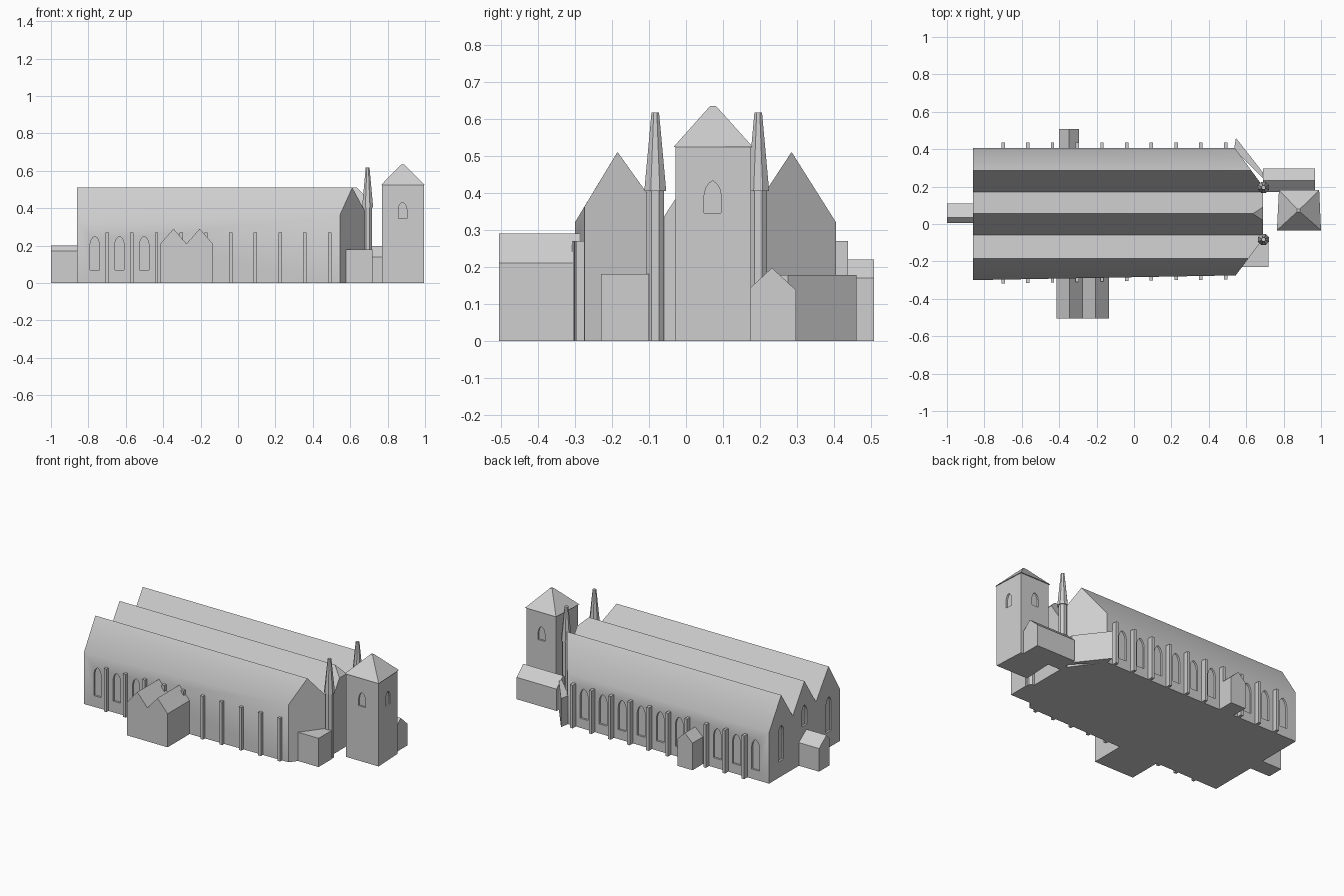
import bpy, bmesh, math
from mathutils import Vector

if "Cube" in bpy.data.objects:
    bpy.data.objects.remove(bpy.data.objects["Cube"])

stone = bpy.data.materials.new("grey stone")
stone.diffuse_color = (0.62, 0.62, 0.62, 1)
stone.use_nodes = True
stone.node_tree.nodes["Principled BSDF"].inputs["Base Color"].default_value = stone.diffuse_color

# (u, v, w) to xyz for a profile extruded along each axis
PLACE = {
    "x": lambda u, v, w: (w, u, v),
    "y": lambda u, v, w: (u, w, v),
    "z": lambda u, v, w: (u, v, w),
}


def loft(bm, a, b):
    """Closed solid between two matching rings of points."""
    va, vb = [bm.verts.new(p) for p in a], [bm.verts.new(p) for p in b]
    n = len(a)
    faces = [bm.faces.new(va), bm.faces.new(vb)]
    faces += [bm.faces.new((va[i], va[(i + 1) % n], vb[(i + 1) % n], vb[i])) for i in range(n)]
    bmesh.ops.recalc_face_normals(bm, faces=faces)


def prism(bm, pts, axis, d0, d1):
    f = PLACE[axis]
    loft(bm, [f(u, v, d0) for u, v in pts], [f(u, v, d1) for u, v in pts])


def finish(bm, name):
    me = bpy.data.meshes.new(name)
    bm.to_mesh(me)
    bm.free()
    me.materials.append(stone)
    ob = bpy.data.objects.new(name, me)
    bpy.context.collection.objects.link(ob)
    return ob


def solid(name, pts, axis, d0, d1):
    bm = bmesh.new()
    prism(bm, pts, axis, d0, d1)
    return finish(bm, name)


def lancet(c, w, z0, z1):
    """Pointed arch outline centred on c."""
    h, s = w / 2, z1 - w * 0.85
    arc = [(h, s), (h * 0.8, s + (z1 - s) * 0.5), (h * 0.45, s + (z1 - s) * 0.82)]
    right = [(h, z0)] + arc
    return ([(c + u, v) for u, v in right] + [(c, z1)] +
            [(c - u, v) for u, v in reversed(right)])


def carve(ob, openings):
    """Recess a list of (outline, axis, d0, d1) into an object."""
    bm = bmesh.new()
    for o in openings:
        prism(bm, *o)
    cutter = finish(bm, "window_cutter")
    cutter.hide_render = True
    mod = ob.modifiers.new("windows", "BOOLEAN")
    mod.object, mod.solver = cutter, "EXACT"
    bpy.context.view_layer.objects.active = ob
    bpy.ops.object.modifier_apply(modifier=mod.name)
    bpy.data.objects.remove(cutter)


def south_wall(x):
    return -0.30 + 0.018 * (x + 0.86)


# Triple-gabled hall, with its south wall slightly askew
roof = [(0.405, 0.32), (0.285, 0.51), (0.17, 0.335), (0.055, 0.51), (-0.06, 0.335), (-0.185, 0.51)]
west = [(0.405, 0)] + roof + [(-0.30, 0.32), (-0.30, 0)]
east = [(0.405, 0)] + roof + [(-0.272, 0.366), (-0.272, 0)]
bm = bmesh.new()
loft(bm, [(-0.86, y, z) for y, z in west], [(0.69, y, z) for y, z in east])
# Diagonal east ends and the small hip on the middle roof
for co, no in (((0.69, -0.08, 0), (0.20, -0.15, 0)),
               ((0.69, 0.20, 0), (0.205, 0.15, 0)),
               ((0.635, 0, 0.51), (1, 0, 1))):
    cut = bmesh.ops.bisect_plane(bm, geom=bm.verts[:] + bm.edges[:] + bm.faces[:], dist=1e-5,
                                 plane_co=co, plane_no=Vector(no).normalized(), clear_outer=True)
    edges = [e for e in cut["geom_cut"] if isinstance(e, bmesh.types.BMEdge)]
    bmesh.ops.edgeloop_fill(bm, edges=edges)
bmesh.ops.recalc_face_normals(bm, faces=bm.faces)
hall = finish(bm, "hall")

# Tall pointed windows
bays = [-0.766 + 0.1322 * i for i in range(10)]
openings = [(lancet(x, 0.055, 0.06, 0.25), "y", 0.393, 0.45)
            for i, x in enumerate(bays) if i != 3]
openings += [(lancet(x, 0.05, 0.07, 0.25), "y", -0.34, south_wall(x) + 0.012) for x in bays[:3]]
openings += [(lancet(y, 0.05, z0, z1), "x", -0.9, -0.848)
             for y, z0, z1 in ((-0.185, 0.1, 0.32), (0.055, 0.23, 0.36), (0.285, 0.1, 0.32))]
carve(hall, openings)
bpy.ops.object.select_all(action="DESELECT")
hall.select_set(True)
bpy.context.view_layer.objects.active = hall
bpy.ops.object.shade_smooth_by_angle(angle=math.radians(35))

# Wall buttresses
bm = bmesh.new()
for i in range(10):
    x = -0.70 + 0.1322 * i
    strip = [(x - 0.009, 0), (x + 0.009, 0), (x + 0.009, 0.27), (x - 0.009, 0.27)]
    prism(bm, strip, "y", 0.40, 0.437)
    prism(bm, strip, "y", south_wall(x) - 0.02, south_wall(x) + 0.005)
finish(bm, "buttresses")

# Octagonal turrets with tapered spires
for name, cy in (("south_turret", -0.083), ("north_turret", 0.195)):
    bm = bmesh.new()

    def ring(r, z):
        return [(0.693 + r * math.cos(math.pi * (k + 0.5) / 4),
                 cy + r * math.sin(math.pi * (k + 0.5) / 4), z) for k in range(8)]
    loft(bm, ring(0.026, 0), ring(0.026, 0.405))
    loft(bm, ring(0.032, 0.405), ring(0.011, 0.617))
    finish(bm, name)

# Bell tower and its pyramid roof
plan = [(0.77, -0.028), (0.995, -0.028), (0.985, 0.175), (0.78, 0.175)]
tower = solid("bell_tower", plan, "z", 0, 0.525)
carve(tower, [(lancet(0.88, 0.046, 0.345, 0.432), "y", -0.1, -0.018),
              (lancet(0.88, 0.046, 0.345, 0.432), "y", 0.165, 0.3),
              (lancet(0.072, 0.046, 0.345, 0.432), "x", 0.98, 1.1)])
bm = bmesh.new()
eave = [(0.764, -0.034, 0.523), (1.0, -0.034, 0.523), (0.99, 0.181, 0.523), (0.775, 0.181, 0.523)]
loft(bm, eave, [(0.88 + sx * 0.008, 0.073 + sy * 0.008, 0.634)
                for sx, sy in ((-1, -1), (1, -1), (1, 1), (-1, 1))])
finish(bm, "bell_tower_roof")

# Twin-gabled south annex
solid("south_annex", [(-0.415, 0), (-0.135, 0), (-0.135, 0.21), (-0.205, 0.29), (-0.275, 0.21),
                      (-0.345, 0.29), (-0.415, 0.21)], "y", -0.505, -0.285)
# North porch
solid("north_porch", [(-0.40, 0), (-0.295, 0), (-0.295, 0.17), (-0.347, 0.22), (-0.40, 0.17)],
      "y", 0.395, 0.507)
# West annex with uneven gable
solid("west_annex", [(0.005, 0), (0.11, 0), (0.11, 0.145), (0.035, 0.2), (0.005, 0.17)],
      "x", -1.0, -0.855)
# East annex beside the tower
solid("east_annex", [(0.17, 0), (0.297, 0), (0.297, 0.137), (0.232, 0.197), (0.17, 0.14)],
      "x", 0.69, 0.967)
# Low flat-roofed block at the south-east corner
solid("corner_block", [(0.57, -0.23), (0.72, -0.23), (0.72, -0.10), (0.67, -0.10)], "z", 0, 0.18)
# Slanted screen wall at the north-east corner
solid("screen_wall", [(0.535, 0.40), (0.69, 0.245), (0.69, 0.275), (0.545, 0.46)], "z", 0, 0.178)
